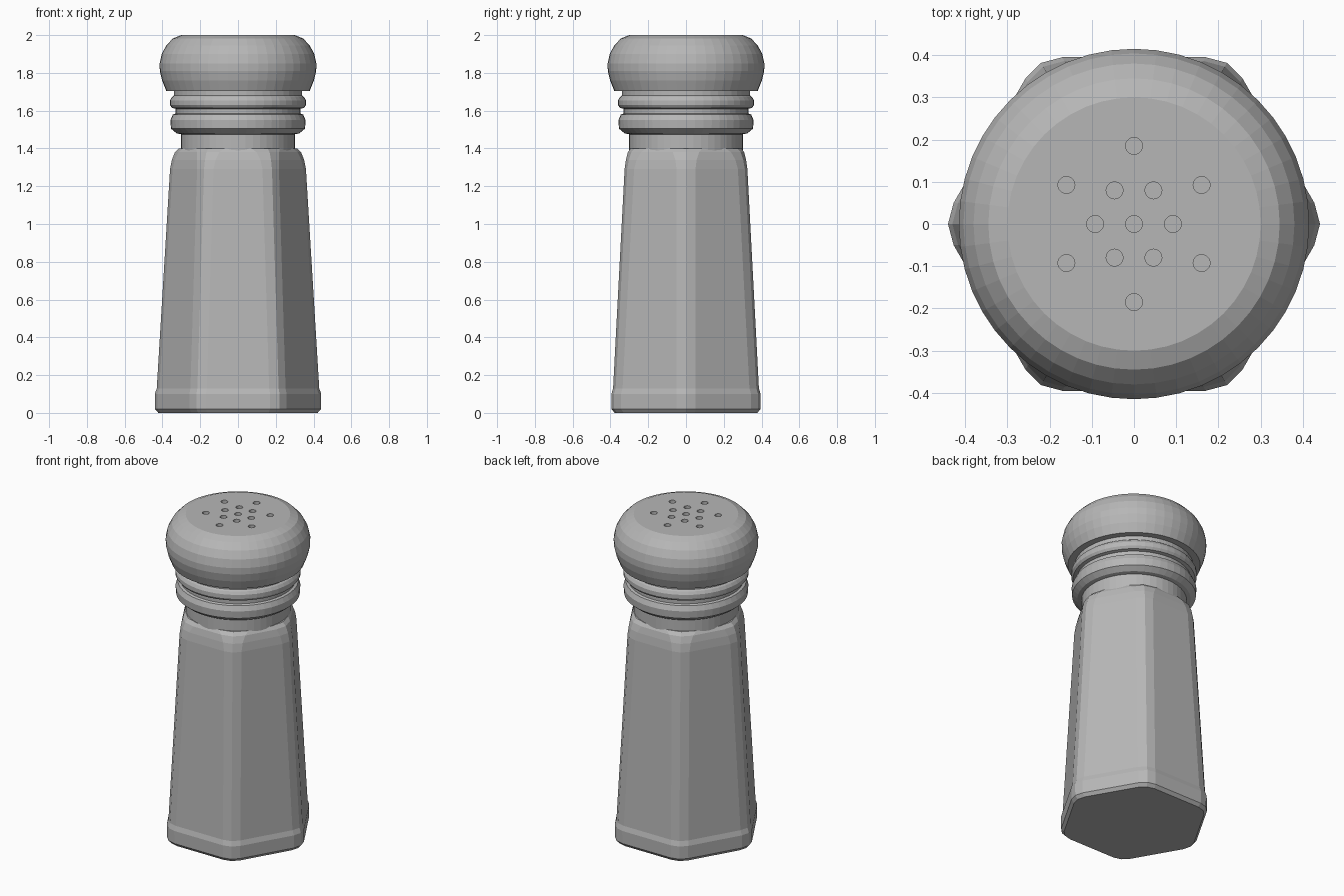
import bpy, bmesh, math
from mathutils import Vector

default = bpy.data.objects.get("Cube")
if default:
    bpy.data.objects.remove(default, do_unlink=True)

grey = bpy.data.materials.new("mid_grey")
grey.use_nodes = True
grey.diffuse_color = (0.47, 0.47, 0.47, 1)
grey.node_tree.nodes["Principled BSDF"].inputs["Base Color"].default_value = grey.diffuse_color


def loft(name, rings):
    """Skin a stack of point rings and close both ends."""
    bm = bmesh.new()
    loops = [[bm.verts.new(p) for p in ring] for ring in rings]
    n = len(loops[0])
    for low, high in zip(loops, loops[1:]):
        for i in range(n):
            j = (i + 1) % n
            bm.faces.new((low[i], low[j], high[j], high[i]))
    bm.faces.new(loops[0][::-1])
    bm.faces.new(loops[-1])
    mesh = bpy.data.meshes.new(name)
    bm.to_mesh(mesh)
    bm.free()
    mesh.materials.append(grey)
    obj = bpy.data.objects.new(name, mesh)
    bpy.context.collection.objects.link(obj)
    return obj


def circle(radius, z, n=48):
    return [(radius * math.cos(math.tau * i / n), radius * math.sin(math.tau * i / n), z)
            for i in range(n)]


def rounded_hexagon(apothem, cut, z):
    """Hexagon with a corner on +x, each corner rounded by two segments."""
    radius = apothem / math.cos(math.pi / 6)
    corners = [Vector((x, y, z)) for x, y, _ in circle(radius, z, 6)]
    points = []
    for i, corner in enumerate(corners):
        before = (corners[i - 1] - corner).normalized()
        after = (corners[(i + 1) % 6] - corner).normalized()
        points += [corner + before * cut,
                   corner + (before + after).normalized() * cut * 0.268,
                   corner + after * cut]
    return points


# Tapered six-sided body: apothem, corner rounding, height
body = [(0.378, 0.055, 0), (0.394, 0.058, 0.02), (0.395, 0.058, 0.10),
        (0.386, 0.058, 0.13), (0.325, 0.058, 1.29), (0.318, 0.065, 1.34),
        (0.308, 0.08, 1.38), (0.295, 0.10, 1.40)]
loft("body", [rounded_hexagon(*row) for row in body])

# Round neck with two raised bands: radius, height
neck = [(0.302, 1.38), (0.302, 1.475), (0.325, 1.48), (0.355, 1.505), (0.358, 1.55),
        (0.345, 1.58), (0.33, 1.585), (0.33, 1.61), (0.35, 1.615), (0.36, 1.63),
        (0.36, 1.655), (0.35, 1.672), (0.34, 1.68), (0.34, 1.73)]
loft("threaded_neck", [circle(*row) for row in neck])

# Domed cap with a flat top
cap_profile = [(0.38, 1.705), (0.402, 1.76), (0.414, 1.81), (0.415, 1.85),
               (0.404, 1.90), (0.38, 1.945), (0.345, 1.982), (0.30, 2.0)]
cap = loft("cap", [circle(*row) for row in cap_profile])

# Shaker holes: one in the middle and two rings of six
spots = [(0, 0)]
spots += [p[:2] for p in circle(0.092, 0, 6)]
spots += [(-y, x) for x, y, _ in circle(0.185, 0, 6)]
bm = bmesh.new()
for x, y in spots:
    made = bmesh.ops.create_cone(bm, cap_ends=True, segments=20, radius1=0.02,
                                 radius2=0.02, depth=0.08)
    bmesh.ops.translate(bm, vec=(x, y, 2.01), verts=made["verts"])
mesh = bpy.data.meshes.new("hole_cutter")
bm.to_mesh(mesh)
bm.free()
mesh.materials.append(grey)
cutter = bpy.data.objects.new("hole_cutter", mesh)
cutter.hide_render = True
bpy.context.collection.objects.link(cutter)

cut = cap.modifiers.new("shaker_holes", 'BOOLEAN')
cut.operation = 'DIFFERENCE'
cut.solver = 'EXACT'
cut.object = cutter
bpy.context.view_layer.update()
evaluated = cap.evaluated_get(bpy.context.evaluated_depsgraph_get())
cut_mesh = bpy.data.meshes.new_from_object(evaluated)
cap.modifiers.clear()
cap.data = cut_mesh
bpy.data.objects.remove(cutter, do_unlink=True)
